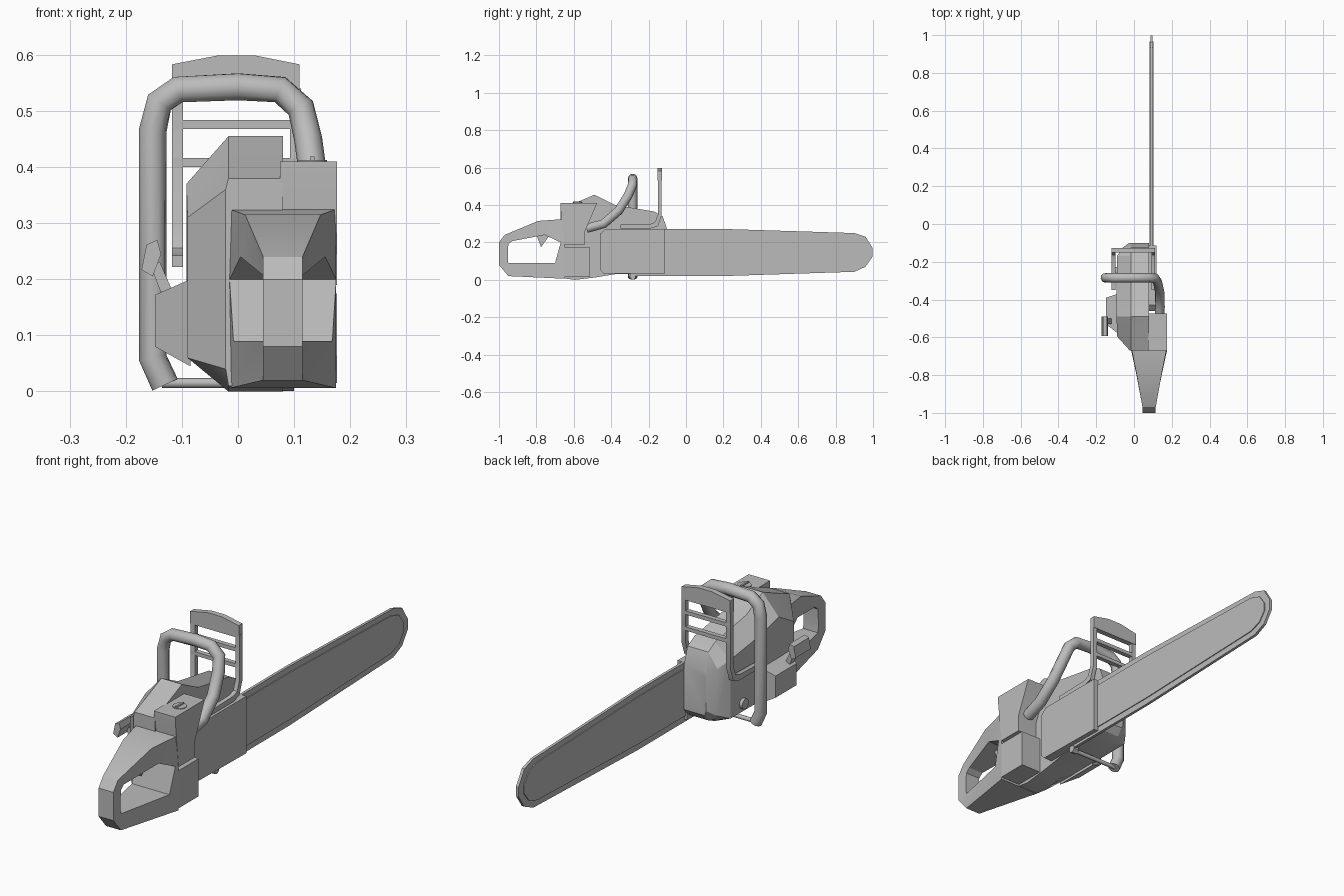
import bpy, bmesh, math
from mathutils import Vector

cube = bpy.data.objects.get("Cube")
if cube:
    bpy.data.objects.remove(cube)

grey = bpy.data.materials.new("plain_grey")
grey.use_nodes = True
grey.diffuse_color = (0.5, 0.5, 0.5, 1)
grey.node_tree.nodes["Principled BSDF"].inputs["Base Color"].default_value = (0.5, 0.5, 0.5, 1)


def finish(name, bm, smooth=25):
    bmesh.ops.recalc_face_normals(bm, faces=bm.faces)
    mesh = bpy.data.meshes.new(name)
    bm.to_mesh(mesh)
    bm.free()
    mesh.materials.append(grey)
    obj = bpy.data.objects.new(name, mesh)
    bpy.context.collection.objects.link(obj)
    bpy.ops.object.select_all(action="DESELECT")
    obj.select_set(True)
    bpy.context.view_layer.objects.active = obj
    bpy.ops.object.shade_smooth_by_angle(angle=math.radians(smooth))
    return obj


def loft(name, rings, smooth=25):
    """Skin a list of equal-length closed rings and cap both ends."""
    bm = bmesh.new()
    loops = [[bm.verts.new(p) for p in ring] for ring in rings]
    n = len(loops[0])
    for a, b in zip(loops, loops[1:]):
        for i in range(n):
            j = (i + 1) % n
            bm.faces.new((a[i], a[j], b[j], b[i]))
    bm.faces.new(loops[0])
    bm.faces.new(loops[-1])
    return finish(name, bm, smooth)


def side_plate(name, x0, x1, profile):
    """Extrude a (y, z) profile across x."""
    return loft(name, [[(x, y, z) for y, z in profile] for x in (x0, x1)])


def front_plate(name, y0, y1, profile):
    """Extrude an (x, z) profile along y."""
    return loft(name, [[(x, y, z) for x, z in profile] for y in (y0, y1)])


def box(name, x, y, z):
    return side_plate(name, x[0], x[1], [(y[0], z[0]), (y[1], z[0]), (y[1], z[1]), (y[0], z[1])])


def tube(name, path, radius, sides=10):
    """Sweep a circle along a path with mitred corners."""
    pts = [Vector(p) for p in path]
    rings, normal = [], None
    for i, p in enumerate(pts):
        before = (p - pts[i - 1]).normalized() if i else (pts[1] - p).normalized()
        after = (pts[i + 1] - p).normalized() if i < len(pts) - 1 else before
        t = (before + after).normalized()
        normal = t.orthogonal() if normal is None else normal - t * normal.dot(t)
        normal.normalize()
        side = t.cross(normal)
        turns = [2 * math.pi * k / sides for k in range(sides)]
        rings.append([p + radius * (normal * math.cos(a) + side * math.sin(a)) for a in turns])
    return loft(name, rings, 50)


# Engine housing: sections of y, left x, top, shoulder, lower shoulder, bottom
sections = [
    (-0.67, -0.022, 0.38, 0.36, 0.04, 0.01),
    (-0.595, -0.09, 0.41, 0.31, 0.06, 0.0),
    (-0.49, -0.092, 0.455, 0.37, 0.06, 0.012),
    (-0.38, -0.092, 0.40, 0.34, 0.06, 0.03),
    (-0.17, -0.09, 0.365, 0.31, 0.06, 0.03),
    (-0.125, -0.06, 0.34, 0.28, 0.08, 0.05),
    (-0.10, -0.025, 0.27, 0.24, 0.10, 0.08),
]
loft("engine_housing", [
    [(0.08, y, b), (0.08, y, t), (-0.017, y, t), (l, y, s), (l, y, ls), (-0.017, y, b)]
    for y, l, t, s, ls, b in sections])

# Rear handle: flared loop around a finger opening
outer = [(-0.65, 0.325), (-0.79, 0.315), (-0.97, 0.24), (-1, 0.2),
         (-1, 0.08), (-0.95, 0.02), (-0.65, 0.006)]
inner = [(-0.67, 0.2), (-0.755, 0.24), (-0.93, 0.207), (-0.95, 0.19),
         (-0.953, 0.12), (-0.95, 0.09), (-0.70, 0.09)]


def flare(y, sign):
    k = min(max((y + 0.93) / 0.26, 0), 1)
    return 0.08 + sign * (0.035 + 0.06 * k)


bm = bmesh.new()
loops = []
for profile, sign in ((outer, -1), (outer, 1), (inner, 1), (inner, -1)):
    loops.append([bm.verts.new((flare(y, sign), y, z)) for y, z in profile])
for a, b in zip(loops, loops[1:] + loops[:1]):
    for i in range(len(a)):
        j = (i + 1) % len(a)
        bm.faces.new((a[i], a[j], b[j], b[i]))
finish("rear_handle", bm)
side_plate("trigger", 0.07, 0.09, [(-0.80, 0.24), (-0.775, 0.175), (-0.735, 0.23), (-0.74, 0.26)])

# Tank blocks on the bar side
side_plate("upper_tank", 0.075, 0.176, [(-0.672, 0.39), (-0.672, 0.41), (-0.475, 0.41),
                                       (-0.54, 0.26), (-0.54, 0.19), (-0.65, 0.19)])
box("lower_tank", (0.075, 0.176), (-0.65, -0.515), (0.015, 0.175))
tube("filler_cap", [(0.132, -0.58, 0.40), (0.132, -0.58, 0.413)], 0.028, 12)
box("filler_cap_grip", (0.128, 0.136), (-0.604, -0.556), (0.41, 0.419))

# Guide bar with chain, and the cover over its root
chain = [(-0.3, 0.272), (0.2, 0.272), (0.9, 0.25), (0.96, 0.23), (0.998, 0.17),
         (0.998, 0.125), (0.96, 0.07), (0.9, 0.043), (0.2, 0.02), (-0.3, 0.02)]
bar = [(-0.3, 0.248), (0.2, 0.247), (0.88, 0.228), (0.935, 0.21), (0.967, 0.165),
       (0.967, 0.13), (0.935, 0.088), (0.88, 0.068), (0.2, 0.047), (-0.3, 0.047)]
side_plate("chain", 0.087, 0.099, chain)
side_plate("guide_bar", 0.083, 0.103, bar)
side_plate("clutch_cover", 0.075, 0.12, [
    (-0.46, 0.055), (-0.44, 0.035), (-0.115, 0.03), (-0.115, 0.272),
    (-0.43, 0.272), (-0.46, 0.245)])

# Wrap-around front handle and its lower brace
tube("front_handle", [
    (-0.13, -0.285, 0.012), (-0.152, -0.285, 0.06), (-0.152, -0.285, 0.465),
    (-0.14, -0.285, 0.515), (-0.107, -0.285, 0.538), (0, -0.285, 0.543),
    (0.075, -0.285, 0.538), (0.112, -0.287, 0.505), (0.125, -0.31, 0.45),
    (0.136, -0.36, 0.37), (0.138, -0.44, 0.30), (0.13, -0.53, 0.275)], 0.025)
tube("handle_brace", [(-0.135, -0.285, 0.015), (0.1, -0.285, 0.015)], 0.009, 8)
tube("brace_bolt", [(0.075, -0.285, 0.017), (0.1, -0.285, 0.017)], 0.017, 6)

# Hand guard: arched top, crossbars, two posts with feet
front_plate("guard_top", -0.152, -0.128, [
    (-0.118, 0.53), (-0.118, 0.583), (-0.035, 0.599), (0.03, 0.599), (0.11, 0.583), (0.11, 0.53)])
for i, z in enumerate((0.40, 0.468)):
    box("guard_crossbar_%d" % (i + 1), (-0.115, 0.105), (-0.15, -0.13), (z, z + 0.016))
for side, x0, x1, foot in (("left", 0.093, 0.112, 0.275), ("right", -0.118, -0.098, 0.222)):
    side_plate(side + "_guard_post", x0, x1, [
        (-0.15, 0.54), (-0.13, 0.54), (-0.13, foot + 0.07), (-0.15, foot + 0.012),
        (-0.19, foot), (-0.35, foot), (-0.35, foot + 0.02), (-0.19, foot + 0.024),
        (-0.165, foot + 0.034), (-0.15, foot + 0.075)])

# Starter side: sloped block, cap and lever
loft("starter_block", [
    [(-0.085, y0, 0.045), (-0.085, y0, 0.2), (-0.085, y1, 0.2), (-0.085, y1, 0.045)]
    for y0, y1 in ((-0.58, -0.37),)] + [
    [(-0.148, -0.53, 0.08), (-0.148, -0.53, 0.172), (-0.148, -0.39, 0.172), (-0.148, -0.39, 0.08)]])
tube("side_cap", [(-0.08, -0.25, 0.095), (-0.104, -0.25, 0.095)], 0.022, 10)
front_plate("lever_arm", -0.53, -0.50, [
    (-0.135, 0.17), (-0.118, 0.182), (-0.14, 0.232), (-0.155, 0.222)])
front_plate("lever_grip", -0.592, -0.49, [
    (-0.172, 0.217), (-0.152, 0.205), (-0.137, 0.245), (-0.144, 0.27), (-0.163, 0.262)])
